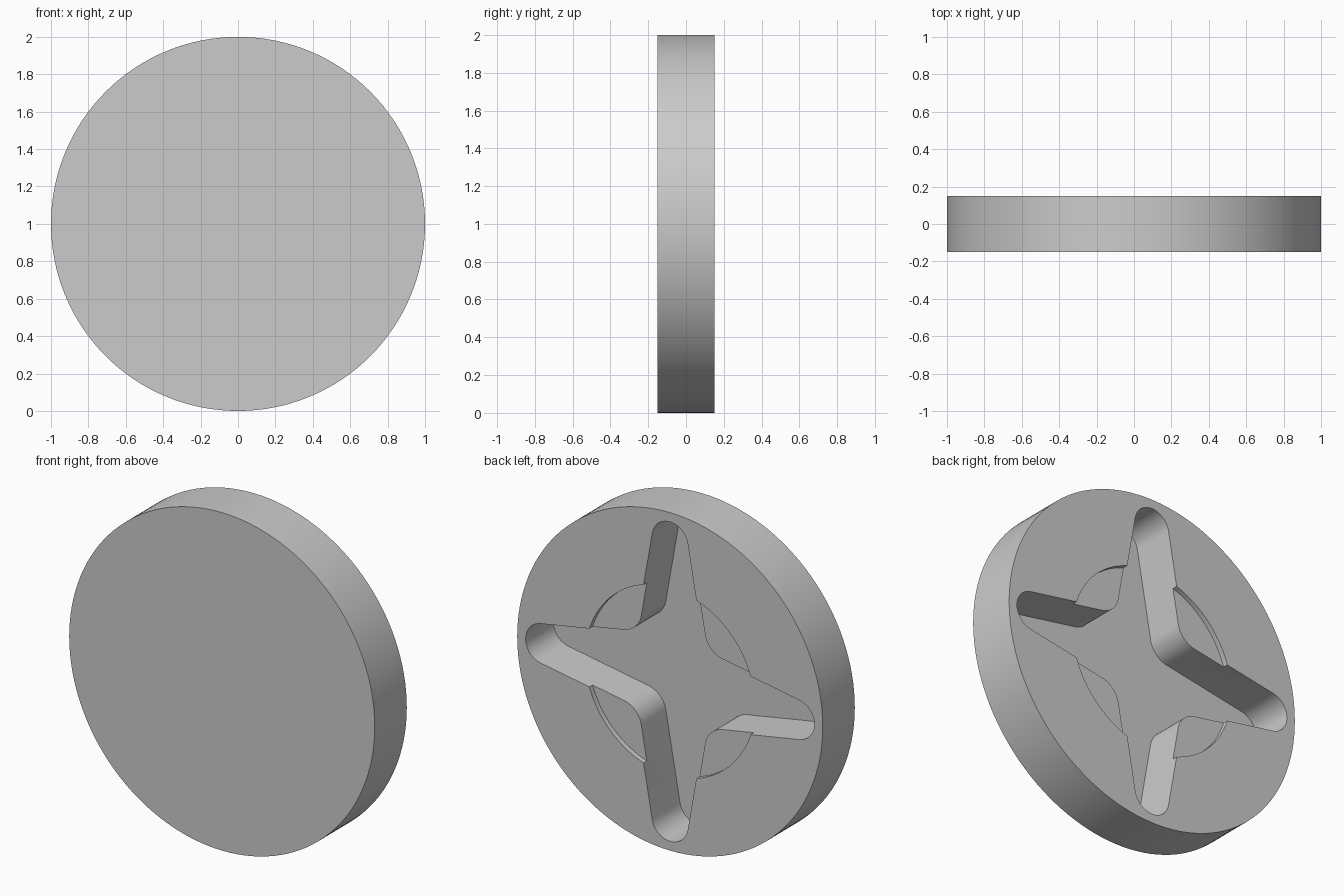
import bpy, bmesh
from math import sin, cos, radians, pi

cube = bpy.data.objects.get("Cube")
if cube:
    bpy.data.objects.remove(cube, do_unlink=True)

RADIUS = 1.0
HALF_THICK = 0.15
FLOOR_Y = -0.11        # bottom of the star pocket
RECESS_Y = 0.12        # bottom of the shallow round recess
TIP_CENTRE, TIP_R = 0.827, 0.118
TAPER = radians(10)
FILLET_R = 0.14


def arc(cx, cz, r, start, end, steps):
    return [(cx + r * cos(start + (end - start) * i / steps),
             cz + r * sin(start + (end - start) * i / steps))
            for i in range(steps + 1)]


def circle(r, steps):
    return arc(0, 1, r, 0, 2 * pi, steps)[:-1]


def star():
    # one rounded arm plus one inner fillet, turned four times
    f = (TIP_R + TIP_CENTRE * sin(TAPER) + FILLET_R) / (cos(TAPER) + sin(TAPER))
    part = arc(0, TIP_CENTRE, TIP_R, TAPER, pi - TAPER, 20)
    part += arc(-f, f, FILLET_R, -TAPER, TAPER - pi / 2, 10)
    points = []
    for k in range(4):
        c, s = cos(k * pi / 2), sin(k * pi / 2)
        points += [(x * c - z * s, 1 + x * s + z * c) for x, z in part]
    return points


def prism(name, outline, y0, y1):
    bm = bmesh.new()
    face = bm.faces.new([bm.verts.new((x, y0, z)) for x, z in outline])
    new = bmesh.ops.extrude_face_region(bm, geom=[face])["geom"]
    verts = [v for v in new if isinstance(v, bmesh.types.BMVert)]
    bmesh.ops.translate(bm, verts=verts, vec=(0, y1 - y0, 0))
    bmesh.ops.recalc_face_normals(bm, faces=bm.faces[:])
    mesh = bpy.data.meshes.new(name)
    bm.to_mesh(mesh)
    bm.free()
    obj = bpy.data.objects.new(name, mesh)
    bpy.context.collection.objects.link(obj)
    return obj


def cut(target, cutter):
    cutter.hide_render = True
    mod = target.modifiers.new("cut", 'BOOLEAN')
    mod.operation = 'DIFFERENCE'
    mod.solver = 'EXACT'
    mod.object = cutter
    bpy.context.view_layer.objects.active = target
    bpy.ops.object.modifier_apply(modifier=mod.name)
    bpy.data.objects.remove(cutter, do_unlink=True)


# plain grey material
grey = bpy.data.materials.new("light_grey")
grey.use_nodes = True
colour = (0.6, 0.6, 0.6, 1)
grey.diffuse_color = colour
grey.node_tree.nodes["Principled BSDF"].inputs["Base Color"].default_value = colour

# round body with a shallow recess and a deep star pocket in the back
body = prism("round_knob", circle(RADIUS, 128), -HALF_THICK, HALF_THICK)
body.data.materials.append(grey)
cut(body, prism("recess_cutter", circle(0.555, 96), RECESS_Y, 0.3))
cut(body, prism("star_cutter", star(), FLOOR_Y, 0.4))

bpy.ops.object.select_all(action='DESELECT')
body.select_set(True)
bpy.context.view_layer.objects.active = body
bpy.ops.object.shade_smooth_by_angle(angle=radians(30))
